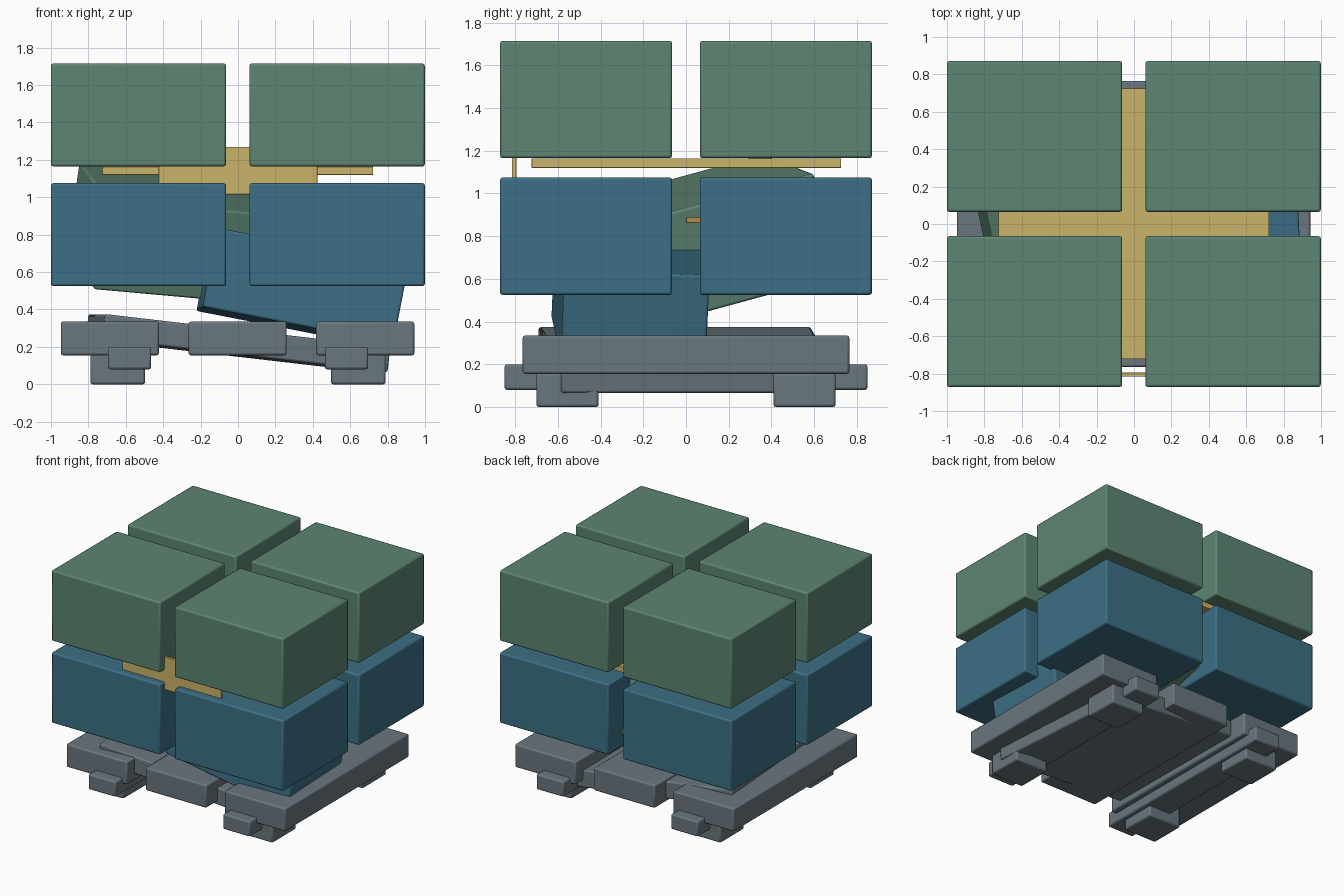
import bpy
from math import radians

old = bpy.data.objects.get("Cube")
if old:
    bpy.data.objects.remove(old, do_unlink=True)


def material(name, hex_code):
    rgb = [int(hex_code[i:i + 2], 16) / 255 for i in (0, 2, 4)]
    linear = [c / 12.92 if c < 0.04 else ((c + 0.055) / 1.055) ** 2.4 for c in rgb]
    mat = bpy.data.materials.new(name)
    mat.use_nodes = True
    mat.diffuse_color = (*linear, 1)
    mat.node_tree.nodes["Principled BSDF"].inputs["Base Color"].default_value = (*linear, 1)
    return mat


green = material("sage green", "5D8572")
blue = material("steel blue", "3C6F85")
grey = material("slate grey", "69767E")
yellow = material("straw yellow", "CBB46B")
orange = material("dull orange", "B88A45")


def box(name, center, size, mat, turn=(0, 0, 0), bevel=0.012):
    bpy.ops.mesh.primitive_cube_add(size=1, location=center,
                                    rotation=[radians(a) for a in turn])
    obj = bpy.context.object
    obj.name = name
    obj.scale = size
    bpy.ops.object.transform_apply(location=False, rotation=False, scale=True)
    obj.data.materials.append(mat)
    if bevel:
        mod = obj.modifiers.new("soft edges", "BEVEL")
        mod.width = bevel
        mod.segments = 2
        bpy.ops.object.shade_smooth_by_angle(angle=radians(30))
    return obj


# Two layers of four crates
for layer, z, mat in (("lower", 0.8, blue), ("upper", 1.44, green)):
    for side, x in (("right", -0.532), ("left", 0.53)):
        for end, y in (("front", -0.468), ("back", 0.468)):
            box(f"{layer}_crate_{end}_{side}", (x, y, z), (0.937, 0.806, 0.55), mat)

# Pallet deck boards
for name, x in (("right", -0.685), ("middle", -0.002), ("left", 0.68)):
    box(f"deck_board_{name}", (x, 0, 0.245), (0.525, 1.53, 0.18), grey)

# Pallet runners and feet
for side, s in (("right", -1), ("left", 1)):
    box(f"runner_{side}", (s * 0.58, 0, 0.14), (0.232, 1.7, 0.12), grey)
    for end, y in (("front", -0.555), ("back", 0.555)):
        box(f"foot_{end}_{side}", (s * 0.643, y, 0.08), (0.292, 0.292, 0.16), grey)

# Loose tilted slab across the pallet
box("tilted_slab", (0, 0, 0.22), (1.54, 1.28, 0.135), grey, (0, 6.6, 4))

# Fallen crates inside the stack
box("tilted_blue_crate", (0.345, -0.26, 0.515), (1.04, 0.68, 0.43), blue, (-2, 11, 2.5))
box("tilted_green_crate", (-0.3, 0.174, 0.8), (1.05, 0.77, 0.5), green, (15, 5, 13))

# Divider sheet, front label board and small latch
box("divider_sheet", (-0.002, 0.002, 1.142), (1.45, 1.45, 0.045), yellow, bevel=0.003)
box("front_board", (0, -0.805, 1.142), (0.85, 0.022, 0.255), yellow, bevel=0.003)
box("small_latch", (0.34, 0.09, 0.876), (0.12, 0.18, 0.025), orange, bevel=0.003)
